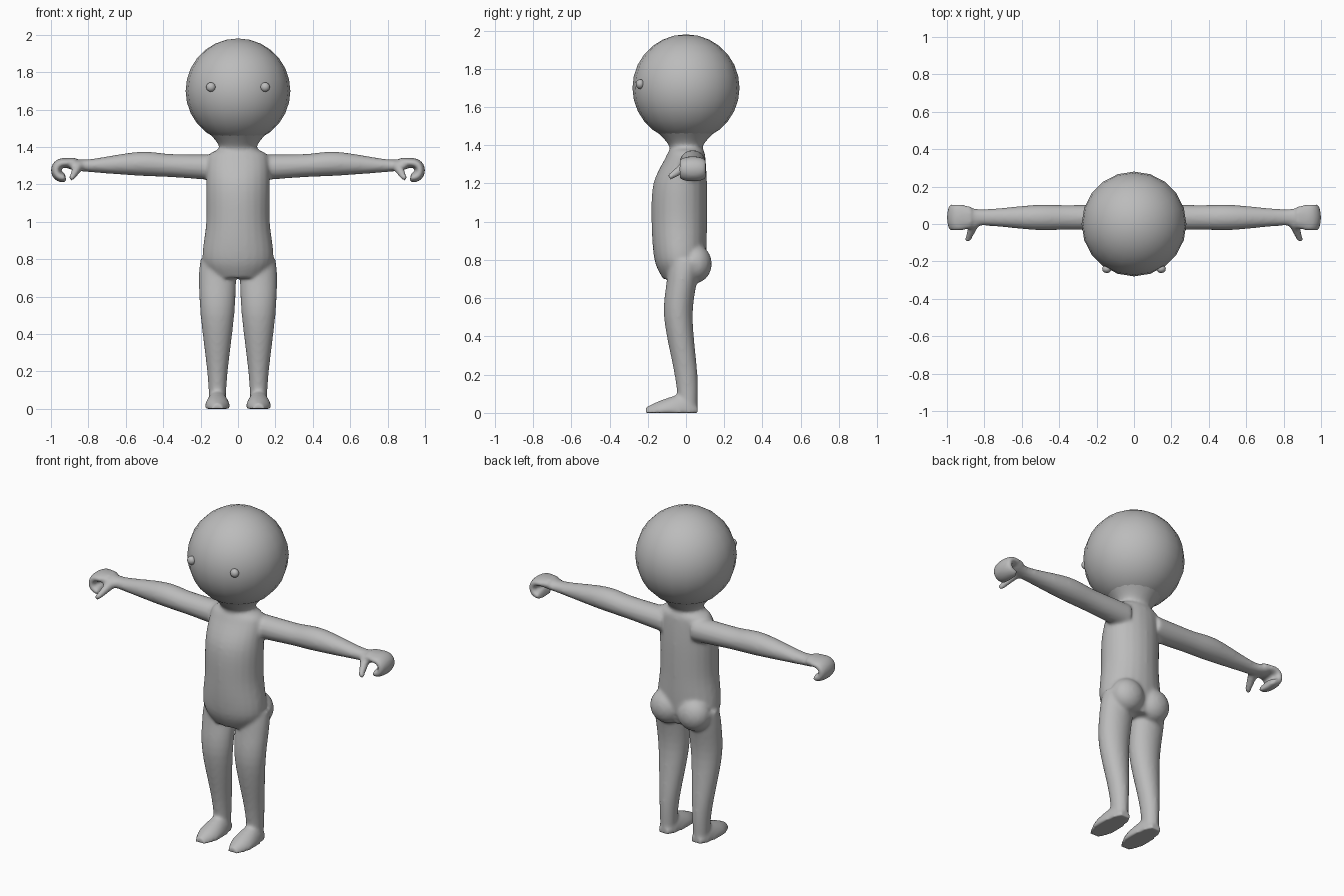
import bpy, bmesh, math
from mathutils import Vector, Matrix

cube = bpy.data.objects.get("Cube")
if cube:
    bpy.data.objects.remove(cube)

X, Y, Z = Vector((1, 0, 0)), Vector((0, 1, 0)), Vector((0, 0, 1))
HEAD_RADIUS = 0.28
SIDES = 24

grey = bpy.data.materials.new("plain grey")
grey.use_nodes = True
colour = (0.5, 0.5, 0.5, 1)
grey.diffuse_color = colour
grey.node_tree.nodes["Principled BSDF"].inputs["Base Color"].default_value = colour


def ring(centre, across, deep):
    """One elliptical cross-section: centre plus its two half sizes."""
    return Vector((*centre, across, deep))


def smooth_path(rings, steps=5):
    """Fill in extra rings along a curve through the given ones."""
    padded = [rings[0], *rings, rings[-1]]
    result = []
    for before, start, end, after in zip(padded, padded[1:], padded[2:], padded[3:]):
        for step in range(steps):
            t = step / steps
            bend = (end - before) / 2
            straighten = (after - start) / 2
            ease = t * t * (3 - 2 * t)
            result.append(start.lerp(end, ease)
                          + bend * t * (1 - t) ** 2
                          - straighten * t * t * (1 - t))
    return result + [rings[-1]]


def loft(bm, rings, across, deep=None):
    """Closed tube through rings; without deep the rings turn to follow the path."""
    centres = [Vector(r[:3]) for r in rings]
    last = len(rings) - 1
    loops = []
    for i, section in enumerate(rings):
        tangent = centres[min(i + 1, last)] - centres[max(i - 1, 0)]
        second = deep or tangent.cross(across).normalized()
        loop = []
        for k in range(SIDES):
            angle = math.tau * k / SIDES
            point = (centres[i] + across * section[3] * math.cos(angle)
                     + second * section[4] * math.sin(angle))
            point.z = max(point.z, 0)
            loop.append(bm.verts.new(point))
        loops.append(loop)
    for lower, upper in zip(loops, loops[1:]):
        for k in range(SIDES):
            n = (k + 1) % SIDES
            bm.faces.new((lower[k], lower[n], upper[n], upper[k]))
    bm.faces.new(loops[0])
    bm.faces.new(loops[-1])


def ball(bm, centre, size, segments=SIDES, rows=14):
    place = Matrix.Translation(centre) @ Matrix.Diagonal((*size, 1))
    bmesh.ops.create_uvsphere(bm, u_segments=segments, v_segments=rows, radius=1, matrix=place)


def make_object(name, bm):
    bmesh.ops.recalc_face_normals(bm, faces=bm.faces)
    for face in bm.faces:
        face.smooth = True
    mesh = bpy.data.meshes.new(name)
    bm.to_mesh(mesh)
    bm.free()
    mesh.materials.append(grey)
    obj = bpy.data.objects.new(name, mesh)
    bpy.context.collection.objects.link(obj)
    return obj


def add_torso(bm):
    hips = ring((0, -0.02, 0.7), 0.14, 0.1)
    belly = ring((0, -0.03, 0.8), 0.19, 0.135)
    waist = ring((0, -0.035, 1), 0.17, 0.145)
    chest = ring((0, -0.03, 1.2), 0.17, 0.14)
    shoulders = ring((0, 0, 1.35), 0.16, 0.1)
    neck = ring((0, 0, 1.4), 0.1, 0.09)
    skull_base = ring((0, 0, 1.5), 0.18, 0.18)
    loft(bm, smooth_path([hips, belly, waist, chest, shoulders, neck, skull_base]), X, Y)


def add_leg(bm, side):
    x = side * 0.11
    ankle = ring((x, 0.01, 0.05), 0.045, 0.05)
    shin = ring((x, 0, 0.2), 0.055, 0.06)
    knee = ring((x, -0.04, 0.5), 0.09, 0.075)
    thigh = ring((x, -0.02, 0.7), 0.1, 0.08)
    hip = ring((x, 0, 0.8), 0.09, 0.09)
    loft(bm, smooth_path([ankle, shin, knee, thigh, hip]), X, Y)
    # Foot, flattened where it meets the floor
    heel = ring((x, 0.06, 0), 0.035, 0.04)
    instep = ring((x, 0, 0), 0.055, 0.1)
    ball_of_foot = ring((x, -0.12, 0), 0.068, 0.07)
    toe = ring((x, -0.21, 0), 0.03, 0.03)
    loft(bm, smooth_path([heel, instep, ball_of_foot, toe]), X, Z)
    # Buttock
    ball(bm, (side * 0.09, 0.05, 0.78), (0.1, 0.085, 0.1))


def add_arm(bm, side):
    y = 0.035
    shoulder = ring((side * 0.1, y, 1.29), 0.07, 0.07)
    upper_arm = ring((side * 0.35, y, 1.3), 0.066, 0.062)
    elbow = ring((side * 0.53, y, 1.31), 0.067, 0.064)
    wrist = ring((side * 0.8, y, 1.3), 0.044, 0.034)
    palm = ring((side * 0.9, y, 1.31), 0.06, 0.03)
    loft(bm, smooth_path([shoulder, upper_arm, elbow, wrist, palm]), Y, Z)
    # Fingers curl in an arc below the knuckles
    curl = 0.04
    fingers = [ring((side * 0.87, y, 1.315), 0.06, 0.028)]
    for degrees in range(90, -111, -20):
        angle = math.radians(degrees)
        fingers.append(ring((side * (0.935 + curl * math.cos(angle)), y,
                             1.275 + curl * math.sin(angle)), 0.073, 0.026))
    loft(bm, fingers, Y)
    # Thumb
    thumb_root = ring((side * 0.85, 0.01, 1.3), 0.03, 0.03)
    thumb_tip = ring((side * 0.89, -0.09, 1.23), 0.016, 0.016)
    loft(bm, smooth_path([thumb_root, thumb_tip]), X)


# Body, with its parts merged into one soft skin
body = bmesh.new()
add_torso(body)
for side in (1, -1):
    add_leg(body, side)
    add_arm(body, side)
body_obj = make_object("body", body)
remesh = body_obj.modifiers.new("merge parts", 'REMESH')
remesh.mode = 'VOXEL'
remesh.voxel_size = 0.01
remesh.use_smooth_shade = True
soften = body_obj.modifiers.new("soften joins", 'SMOOTH')
soften.factor = 0.5
soften.iterations = 8

# Head
head = bmesh.new()
ball(head, (0, 0, 1.7), (HEAD_RADIUS, HEAD_RADIUS, HEAD_RADIUS), segments=20)
make_object("head", head)

# Eyes
for side, label in ((1, "left"), (-1, "right")):
    eye = bmesh.new()
    ball(eye, (side * 0.145, -0.24, 1.72), (0.025, 0.022, 0.025))
    make_object(label + "_eye", eye)
